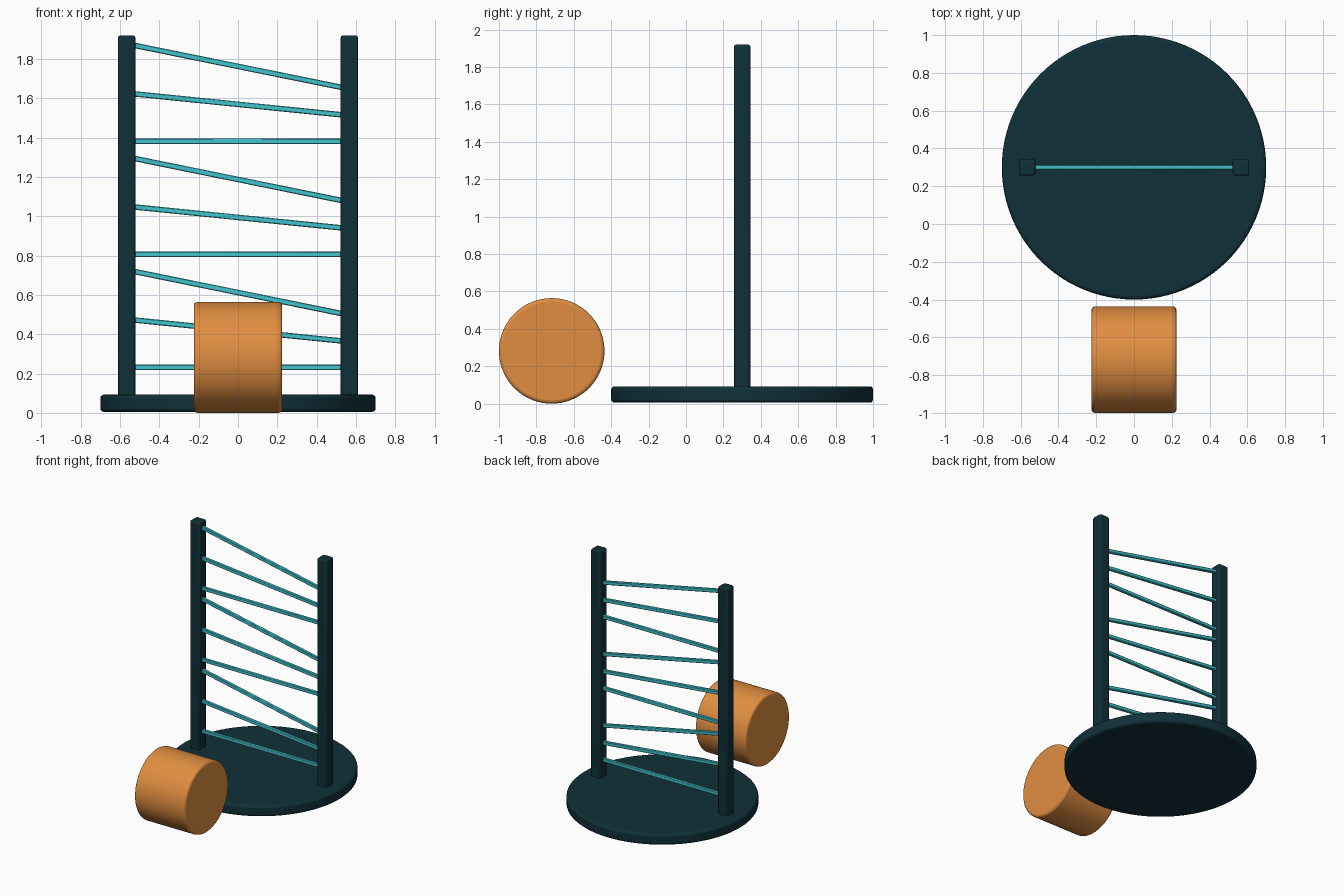
import bpy
import math
from mathutils import Vector

cube = bpy.data.objects.get("Cube")
if cube:
    bpy.data.objects.remove(cube, do_unlink=True)


def material(name, color):
    mat = bpy.data.materials.new(name)
    mat.use_nodes = True
    mat.diffuse_color = (*color, 1)
    mat.node_tree.nodes["Principled BSDF"].inputs["Base Color"].default_value = (*color, 1)
    return mat


dark_teal = material("dark_teal", (0.005, 0.03, 0.04))
turquoise = material("turquoise", (0.055, 0.55, 0.61))
orange = material("orange", (0.75, 0.27, 0.052))


def finish(name, mat, bevel, segments=3):
    obj = bpy.context.object
    obj.name = name
    obj.data.materials.append(mat)
    bpy.ops.object.transform_apply(location=False, rotation=False, scale=True)
    mod = obj.modifiers.new("soft_edges", "BEVEL")
    mod.width = bevel
    mod.segments = segments
    mod.limit_method = "ANGLE"
    bpy.ops.object.shade_smooth_by_angle(angle=math.radians(35))
    return obj


def box(name, center, size, mat, bevel, segments=2, tilt=0):
    bpy.ops.mesh.primitive_cube_add(size=1, location=center, rotation=(0, tilt, 0))
    bpy.context.object.scale = size
    return finish(name, mat, bevel, segments)


def cylinder(name, center, radius, depth, mat, bevel, rotation=(0, 0, 0)):
    bpy.ops.mesh.primitive_cylinder_add(vertices=96, radius=radius, depth=depth,
                                        location=center, rotation=rotation)
    return finish(name, mat, bevel)


FRAME_Y = 0.3

# Round base and the drum lying in front of it
cylinder("base", (0, FRAME_Y, 0.049), 0.7, 0.088, dark_teal, 0.018)
cylinder("drum", (0, -0.718, 0.282), 0.282, 0.45, orange, 0.018, (0, math.pi / 2, 0))

# Two upright posts
for side, label in ((1, "left"), (-1, "right")):
    box(f"{label}_post", (side * 0.566, FRAME_Y, 0.985), (0.088, 0.088, 1.87), dark_teal, 0.012)

# Three repeats of a level, a gently sloped and a steeply sloped rung
for group in range(3):
    for step, (height, drop) in enumerate(((0.231, 0), (0.419, 0.107), (0.612, 0.215))):
        span = Vector((1.06, 0, -drop))
        box(f"rung_{group * 3 + step + 1}", (0, FRAME_Y, height + group * 0.575),
            (span.length, 0.026, 0.028), turquoise, 0.004, 1, math.atan2(drop, span.x))
